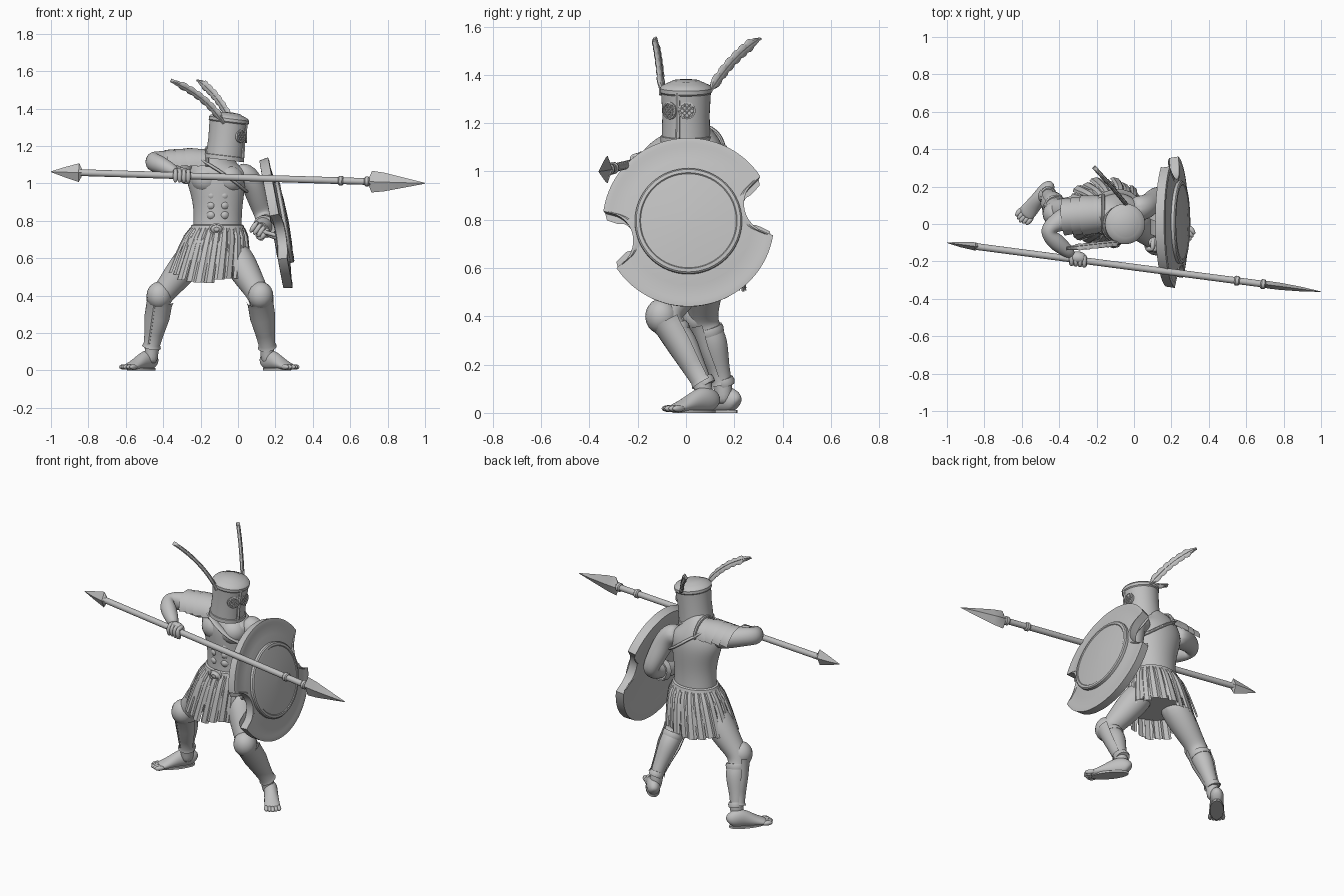
import bpy, bmesh, random
from math import sin, cos, pi, radians, sqrt
from mathutils import Vector as V, Matrix

random.seed(4)
if "Cube" in bpy.data.objects:
    bpy.data.objects.remove(bpy.data.objects["Cube"])

grey = bpy.data.materials.new("stone grey")
grey.use_nodes = True
grey.diffuse_color = (0.53, 0.53, 0.53, 1)
grey.node_tree.nodes["Principled BSDF"].inputs["Base Color"].default_value = (0.53, 0.53, 0.53, 1)
hard = []


def finish(name, bm, sub=0, thick=0):
    if thick:
        bmesh.ops.solidify(bm, geom=bm.faces[:], thickness=thick)
    bmesh.ops.recalc_face_normals(bm, faces=bm.faces[:])
    mesh = bpy.data.meshes.new(name)
    bm.to_mesh(mesh)
    bm.free()
    mesh.materials.append(grey)
    ob = bpy.data.objects.new(name, mesh)
    bpy.context.collection.objects.link(ob)
    if sub:
        mesh.shade_smooth()
        ob.modifiers.new("round", "SUBSURF").levels = sub
        ob.modifiers["round"].render_levels = sub
    else:
        hard.append(ob)
    return ob


def skin(bm, rows, closed):
    n = len(rows[0])
    for p, q in zip(rows, rows[1:]):
        for j in range(n if closed else n - 1):
            k = (j + 1) % n
            bm.faces.new((p[j], p[k], q[k], q[j]))


def loft(name, rings, front=(0, -1, 0), n=12, arc=360, sub=0, thick=0, axis=None):
    """Elliptical rings (centre, side radius, front radius) joined into a tube or an open shell."""
    bm, rows, full = bmesh.new(), [], arc == 360
    pts = [V(r[0]) for r in rings]
    grow = 1.045 if sub else 1
    for i, (c, a, b) in enumerate(rings):
        t = V(axis) if axis else pts[min(i + 1, len(pts) - 1)] - pts[max(i - 1, 0)]
        t.normalize()
        f = V(front)
        f = (f - t * f.dot(t)).normalized()
        s = t.cross(f)
        angles = [pi / 2 + radians(arc) * (j / n - 0.5) for j in range(n if full else n + 1)]
        rows.append([bm.verts.new(pts[i] + grow * (s * a * cos(w) + f * b * sin(w))) for w in angles])
    skin(bm, rows, full)
    if full:
        bm.faces.new(rows[0][::-1])
        bm.faces.new(rows[-1])
    return finish(name, bm, sub, thick)


def blobs(name, items):
    """Ellipsoids given as (centre, long direction, long radius, side radius)."""
    bm = bmesh.new()
    for c, d, long, side in items:
        m = (Matrix.Translation(V(c)) @ V(d).to_track_quat("Z", "Y").to_matrix().to_4x4()
             @ Matrix.Diagonal((side, side, long, 1)))
        bmesh.ops.create_uvsphere(bm, u_segments=16, v_segments=10, radius=1, matrix=m)
    return finish(name, bm)


def tube(name, pts, r, flat=1, front=(0, -1, 0), n=8, sub=0):
    return loft(name, [(p, r, r * flat) for p in pts], front, n, sub=sub)


# Torso with shallow chest and stomach muscles
loft("torso", [((-.11, .06, .66), .14, .115), ((-.11, .06, .78), .127, .1), ((-.107, .06, .88), .13, .1),
               ((-.11, .06, .98), .15, .11), ((-.12, .06, 1.06), .168, .11), ((-.12, .055, 1.12), .13, .085),
               ((-.09, .03, 1.17), .06, .06), ((-.07, .01, 1.22), .05, .05)], sub=2)
muscles = [((-.11 + s * .062, .022, 1.02), (1, 0, 0), .08, .078) for s in (-1, 1)]
muscles += [((-.108 + s * .034, .008, .83 + k * .052), (0, 1, 0), .054, .036) for s in (-1, 1) for k in range(3)]
blobs("chest_muscles", muscles)
loft("chest_strap", [(p, .024, .009) for p in
     [(-.22, .04, 1.15), (-.2, -.025, 1.125), (-.11, -.062, 1.075), (-.02, -.055, 1.01), (.04, .02, .96),
      (.04, .1, .96), (-.02, .16, 1.0), (-.11, .175, 1.07), (-.2, .13, 1.13), (-.22, .06, 1.155)]],
     front=(-.5, 0, -.85), n=8, sub=1)

# Belt and buckle
loft("belt", [((-.11, .06, z), a, b) for z, a, b in
              [(.735, .148, .12), (.74, .152, .125), (.775, .14, .114), (.78, .132, .106)]], n=32)
loft("buckle", [((-.115, y, .755), r, r * .75) for y, r in
                [(-.05, .042), (-.07, .042), (-.073, .032), (-.066, .03), (-.078, .014)]], front=(0, 0, 1), n=20, axis=(0, -1, 0))

# Skirt of overlapping strips over a plain lining
loft("skirt_lining", [((-.11, .06, .76), .135, .105), ((-.12, .06, .68), .178, .15), ((-.135, .06, .57), .195, .168)], n=28)
bm = bmesh.new()
strips = 24
for i in range(strips):
    w, push = 2 * pi * i / strips, .012 * (i % 2)
    drop = .245 + .04 * max(0, -sin(w)) ** 2 + random.uniform(-.015, .015)
    rows = []
    for k in range(7):
        t = k / 6
        row = []
        for c in (-1, -.5, .5, 1):
            ang = w + c * 1.04 * pi / strips
            out = push * t + (.009 if abs(c) < 1 else 0)
            flare = t ** .55
            row.append(bm.verts.new((-.11 - .045 * t + (.14 + .063 * flare + out) * cos(ang),
                                     .06 + (.112 + .061 * flare + out) * sin(ang), .76 - drop * t)))
        rows.append(row)
    skin(bm, rows, False)
finish("skirt_strips", bm, thick=.01)


# Legs with greaves, knee guards, straps and bare feet
def leg(side, hip, knee, ankle, heel, toe, face):
    hip, knee, ankle, heel, toe, face = map(V, (hip, knee, ankle, heel, toe, face))
    calf = knee.lerp(ankle, .36) - face * .014
    loft(side + "_leg", [(hip, .088, .092), (hip.lerp(knee, .45), .084, .088), (hip.lerp(knee, .8), .066, .068),
                         (knee, .06, .06), (knee.lerp(ankle, .18), .056, .056), (calf, .06, .062),
                         (knee.lerp(ankle, .75), .043, .044), (ankle, .036, .038),
                         (ankle - V((0, 0, .09)), .036, .038)], face, sub=2)
    loft(side + "_greave", [(knee.lerp(ankle, t), a, b) for t, a, b in
                            [(.06, .074, .075), (.14, .069, .068), (.4, .069, .06), (.7, .053, .052),
                             (.92, .044, .046), (.98, .051, .053)]], face, 16, 210, thick=.01)
    loft(side + "_greave_ridge", [(knee.lerp(ankle, t) + face * d, .008, .006) for t, d in
                                  [(.15, .068), (.4, .06), (.7, .052), (.93, .046)]], face, 6)
    blobs(side + "_knee_guard", [(knee + face * .02 + V((0, 0, .005)), (0, 0, 1), .074, .068)])
    for k, (t, r) in enumerate([(.2, .063), (.97, .043)]):
        c, d = knee.lerp(ankle, t) - face * .008, (ankle - knee).normalized() * .016
        loft(f"{side}_calf_strap_{k}", [(c - d, r - .004, r - .004), (c, r, r), (c + d, r - .004, r - .004)], face, 20)
    run = (toe - heel).normalized()
    across = V((-run.y, run.x, 0))
    rows = [(0, .022, .06), (.07, .037, .095), (.22, .041, .115), (.4, .039, .095), (.62, .043, .06), (.8, .046, .04), (.88, .04, .03)]
    loft(side + "_foot", [(heel.lerp(toe, t) + V((0, 0, h / 2)), a, h / 2) for t, a, h in rows], (0, 0, 1), sub=2)
    blobs(side + "_toes", [(heel.lerp(toe, .92 - .025 * abs(k)) + across * k * .018 + V((0, 0, .018)),
                            run, .03, .014) for k in (-2, -1, 0, 1, 2)])
    loft(side + "_sole", [(heel.lerp(toe, .45) + V((0, 0, z)), .04, .11) for z in (0, .012)], run, 20)


leg("left", (-.04, .06, .66), (.115, -.082, .395), (.157, .075, .12), (.135, .125, 0), (.3, -.08, 0), (.29, -.95, 0))
leg("right", (-.2, .07, .66), (-.413, .072, .395), (-.463, .155, .12), (-.445, .213, 0), (-.607, .017, 0), (-.4, -.91, 0))

# Arms
loft("right_arm", [((-.24, .06, 1.09), .07, .07), ((-.33, .045, 1.105), .068, .062), ((-.41, .01, 1.12), .055, .055),
                   ((-.47, -.035, 1.12), .046, .048), ((-.43, -.085, 1.105), .05, .05), ((-.375, -.13, 1.08), .04, .04),
                   ((-.325, -.17, 1.055), .028, .028)], (0, 0, 1), sub=2)
loft("left_arm", [((-.02, .08, 1.06), .065, .065), ((.055, .085, 1.04), .068, .066), ((.09, .11, .97), .058, .06),
                  ((.115, .145, .89), .05, .054), ((.14, .165, .82), .046, .046), ((.145, .1, .785), .048, .048),
                  ((.135, .0, .765), .04, .04), ((.12, -.08, .75), .028, .028)], (1, 0, .1), sub=2)


def fist(name, c, grip, out):
    c, grip, out = V(c), V(grip).normalized(), V(out).normalized()
    up = grip.cross(out)
    items = [(c - out * .012 - up * .01, grip, .05, .034)]
    items += [(c + grip * (k - 1.5) * .023 + out * .024, up, .034, .014) for k in range(4)]
    items += [(c + grip * (k - 1.5) * .023 - up * .026, out, .032, .013) for k in range(4)]
    items.append((c + up * .028 + grip * .02, grip + out, .036, .014))
    blobs(name, items)


fist("right_hand", (-.3, -.191, 1.039), (1, -.13, -.03), (0, -1, -.1))
fist("left_hand", (.115, -.115, .745), (.6, -.1, -.4), (-.1, -1, .1))
loft("left_bracer", [((.141, .06, .777), .053, .053), ((.132, -.02, .762), .045, .045), ((.125, -.06, .754), .037, .037)], (1, 0, 0), 20)

# Layered shoulder armour
for k in range(4):
    x, r = -.165 - k * .05, .108 - .004 * abs(k - 1)
    loft(f"shoulder_plate_{k}", [((x + .008, .054 - k * .004, 1.088), r - .008, r - .01),
                                 ((x - .03, .052 - k * .004, 1.085), r - .003, r - .004),
                                 ((x - .06, .05 - k * .004, 1.08), r, r)], (0, 0, 1), 18, 170, thick=.01)
tube("shoulder_rim", [(-.165, .054 + .1 * cos(w), 1.092 + .098 * sin(w)) for w in [pi * k / 12 for k in range(13)]],
     .01, front=(1, 0, 0))

# Helmet, turned toward the shield side
look = V((cos(radians(20)), -sin(radians(20)), 0))
low, lean = V((-.073, 0, 1.135)), V((.12, 0, .993))
at = lambda h: low + lean * h
loft("helmet", [(at(h), r, r) for h, r in
                [(-.01, .106), (.012, .105), (.014, .1), (.1, .098), (.19, .103), (.196, .108), (.212, .108),
                 (.222, .1), (.234, .075), (.236, .068), (.243, .055), (.247, .01)]], look, 40, axis=lean)
loft("helmet_nose_ridge", [(at(h) + look * r, .011, .011) for h, r in [(0, .103), (.1, .096), (.19, .1)]], look, 6)
for sgn, side in ((-1, "right"), (1, "left")):
    d = Matrix.Rotation(radians(22 * sgn), 3, "Z") @ look
    eye = at(.118) + d * .088
    loft(side + "_eye_guard", [(eye + d * o, r, r) for o, r in [(0, .036), (.018, .036), (.019, .03), (.011, .029)]],
         (0, 0, 1), 24, axis=d)
    tang = V((-d.y, d.x, 0))
    for slant in (-1, 1):
        along = (V((0, 0, 1)) + tang * slant).normalized()
        cross = along.cross(d)
        for k in (-1.5, -.5, .5, 1.5):
            mid, half = eye + d * .014 + cross * k * .014, sqrt(.031 ** 2 - (k * .014) ** 2)
            tube(f"{side}_eye_bar", [mid - along * half, mid + along * half], .0035, front=d, n=6)


# Feathers with notched edges; the last argument points along the thin side
def feather(name, a, b, c, wide):
    a, b, c, wide = V(a), V(b), V(c), V(wide)
    rings = []
    for k in range(25):
        t = k / 24
        p = a.lerp(b, t).lerp(b.lerp(c, t), t)
        size = (.01 if t < .1 else .027 * min(1, 5.5 * (1 - t) + .12)) * (1 if k % 3 else .78)
        rings.append((p, .01, size))
    loft(name, rings, wide, 8)
    tube(name + "_quill", [r[0] for r in rings], .013, .5, wide, 6)


feather("front_feather", (-.075, -.1, 1.32), (-.17, -.11, 1.475), (-.36, -.13, 1.55), (.5, -.6, .6))
feather("back_feather", (-.03, .09, 1.32), (-.11, .19, 1.485), (-.215, .305, 1.55), (.5, -.5, 1))

# Spear with flat blades at both ends
tail, tip = V((-1, -.1, 1.062)), V((1, -.362, 1.0))
on = lambda x: tail.lerp(tip, (x + 1) / 2)
tube("spear_shaft", [on(-.86), on(.74)], .018, n=16)
loft("spear_head", [(on(x), a, b) for x, a, b in
                    [(.7, .016, .02), (.715, .02, .058), (.78, .019, .05), (.9, .012, .024), (1, .001, .002)]], (0, 0, 1), 4)
loft("spear_tail", [(on(x), a, b) for x, a, b in
                    [(-1, .001, .002), (-.93, .014, .026), (-.85, .022, .05), (-.835, .018, .02)]], (0, 0, 1), 4)
for x in (.55, .69):
    loft("spear_collar", [(on(x + d), r, r) for d, r in [(-.014, .02), (-.008, .026), (.008, .026), (.014, .02)]], n=16)

# Shield: domed plate with two round bites, raised central disc
tilt = radians(10.7)
mid, out, up = V((.2, .01, .785)), V((cos(tilt), 0, sin(tilt))), V((-sin(tilt), 0, cos(tilt)))


def edge(w):
    for bite in (radians(12), radians(193)):
        d = w - bite
        if cos(d) > 0 and abs(.36 * sin(d)) < .122:
            return min(.355, .36 * cos(d) - sqrt(.122 ** 2 - (.36 * sin(d)) ** 2))
    return .355


bm = bmesh.new()
rows = []
for f in (.02, .3, .6, .75, .9, .94, 1):
    row = []
    for j in range(240):
        w = 2 * pi * j / 240
        r = edge(w) * f
        h = .022 + .03 * (1 - (r / .355) ** 2) + (.005 if f > .92 else 0)
        row.append(bm.verts.new(mid + out * h + V((0, 1, 0)) * r * cos(w) + up * r * sin(w)))
    rows.append(row)
skin(bm, rows, True)
bm.faces.new(rows[0])
bmesh.ops.recalc_face_normals(bm, faces=bm.faces[:])
if sum((f.normal for f in bm.faces), V()).dot(out) < 0:
    bmesh.ops.reverse_faces(bm, faces=bm.faces[:])
finish("shield_plate", bm, thick=.05)
loft("shield_disc", [(mid + out * h, r, r) for h, r in
                     [(.02, .222), (.056, .222), (.062, .216), (.064, .202), (.06, .198), (.068, .12), (.072, .01)]],
     up, 64, axis=out)
tube("shield_grip", [(.21, -.2, .72), (.16, -.17, .735), (.115, -.115, .745), (.15, -.06, .73), (.22, -.03, .7)], .012, front=(0, 0, 1), sub=1)
loft("shield_arm_strap", [((.15, .05, .772), .062, .062), ((.14, .015, .767), .062, .062)], (1, 0, 0), 20)

# Smooth shading with crisp edges on the hard parts
bpy.ops.object.select_all(action="DESELECT")
for ob in hard:
    ob.select_set(True)
bpy.context.view_layer.objects.active = hard[0]
bpy.ops.object.shade_smooth_by_angle(angle=radians(35))
